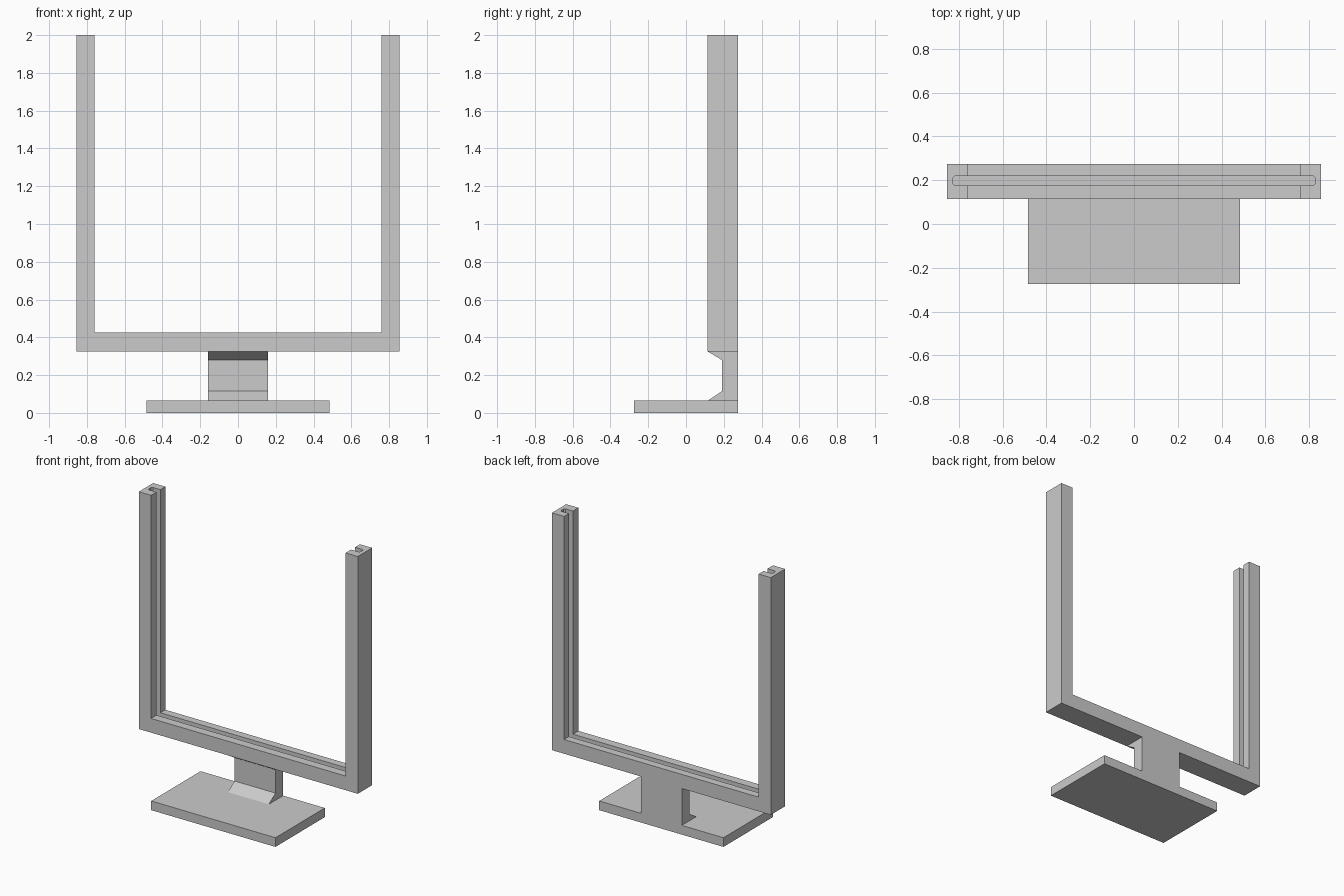
import bpy, bmesh
from mathutils import Vector

if "Cube" in bpy.data.objects:
    bpy.data.objects.remove(bpy.data.objects["Cube"], do_unlink=True)

GREY = (0.6, 0.6, 0.6, 1)
grey = bpy.data.materials.new("light grey")
grey.use_nodes = True
grey.diffuse_color = GREY
grey.node_tree.nodes["Principled BSDF"].inputs["Base Color"].default_value = GREY


def prism(name, outline, depth):
    """Extrude a flat outline of 3D points along the depth vector."""
    bm = bmesh.new()
    face = bm.faces.new([bm.verts.new(p) for p in outline])
    out = bmesh.ops.extrude_face_region(bm, geom=[face])
    moved = [g for g in out["geom"] if isinstance(g, bmesh.types.BMVert)]
    bmesh.ops.translate(bm, verts=moved, vec=Vector(depth))
    bmesh.ops.recalc_face_normals(bm, faces=bm.faces)
    mesh = bpy.data.meshes.new(name)
    bm.to_mesh(mesh)
    bm.free()
    mesh.materials.append(grey)
    obj = bpy.data.objects.new(name, mesh)
    bpy.context.collection.objects.link(obj)
    return obj


FRONT, BACK = 0.115, 0.275      # frame depth range
BASE_TOP, FRAME_BOTTOM = 0.065, 0.325

# Base plate
prism("base_plate", [(x, y, 0) for x, y in
      ((-0.485, -0.275), (0.485, -0.275), (0.485, BACK), (-0.485, BACK))],
      (0, 0, BASE_TOP))

# Neck with a sloped foot and a sloped head
prism("neck", [(-0.16, y, z) for y, z in
      ((BACK, BASE_TOP), (FRONT, BASE_TOP), (0.19, 0.115),
       (0.19, 0.28), (FRONT, FRAME_BOTTOM), (BACK, FRAME_BOTTOM))],
      (0.32, 0, 0))

# U-shaped frame, open at the top
half = [(0.855, FRAME_BOTTOM), (0.855, 2), (0.76, 2), (0.76, 0.425)]
outline = half + [(-x, z) for x, z in reversed(half)]
frame = prism("frame", [(x, FRONT, z) for x, z in outline],
              (0, BACK - FRONT, 0))

# Groove along the inside of the frame, with small chamfered corners
c = 0.008
gx, y0, y1 = 0.827, 0.176, 0.22
side = [(gx - c, y0), (gx, y0 + c), (gx, y1 - c), (gx - c, y1)]
section = side + [(-x, y) for x, y in reversed(side)]
cutter = prism("groove_cutter", [(x, y, 0.36) for x, y in section], (0, 0, 1.8))
cutter.hide_render = True
cutter.hide_viewport = True
cutter.display_type = 'WIRE'

groove = frame.modifiers.new("groove", 'BOOLEAN')
groove.operation = 'DIFFERENCE'
groove.solver = 'EXACT'
groove.object = cutter
